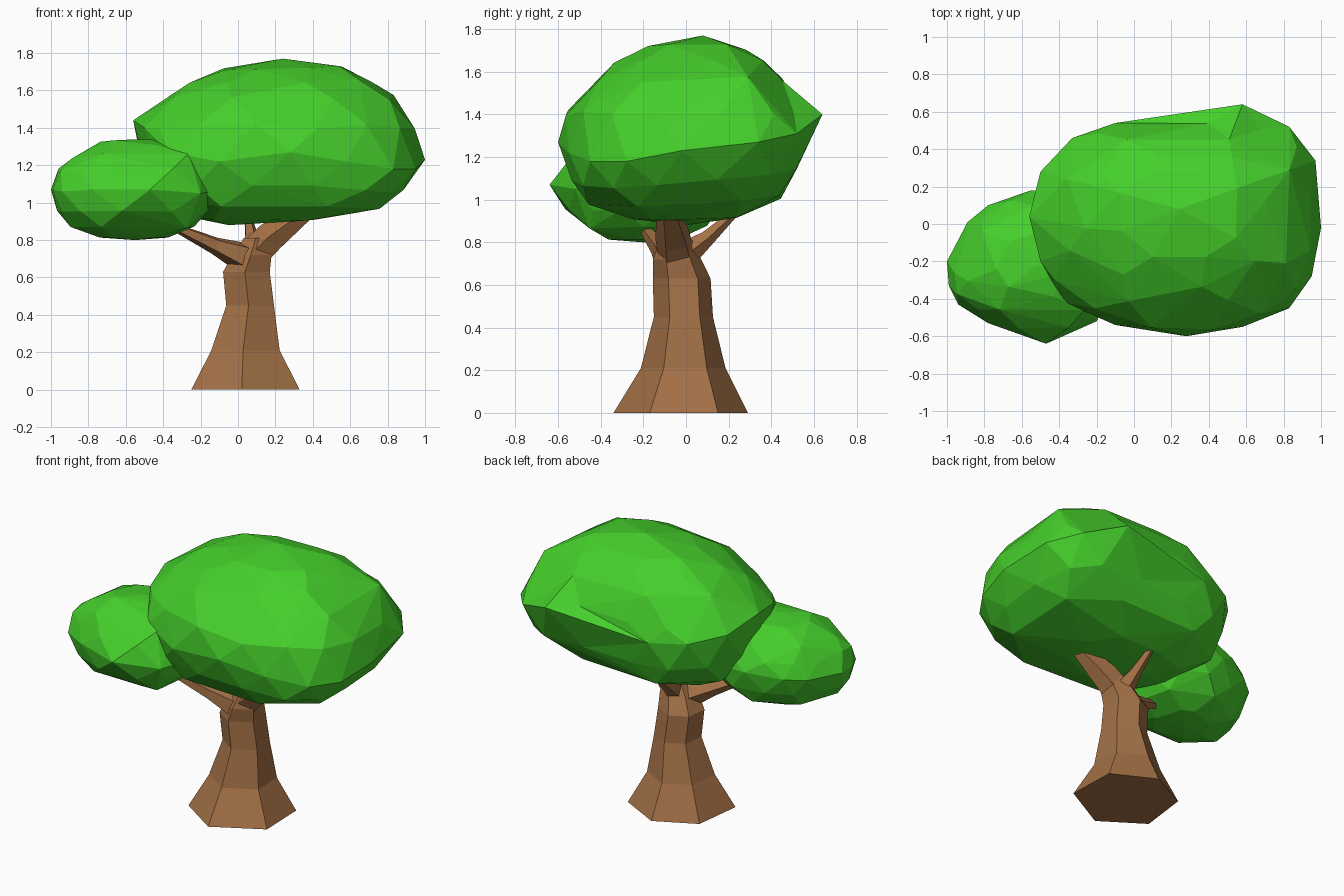
import bpy
import bmesh
import math
import random
from mathutils import Vector

random.seed(4)
if "Cube" in bpy.data.objects:
    bpy.data.objects.remove(bpy.data.objects["Cube"], do_unlink=True)


def make_material(name, colour):
    mat = bpy.data.materials.new(name)
    mat.use_nodes = True
    mat.diffuse_color = (*colour, 1)
    mat.node_tree.nodes["Principled BSDF"].inputs["Base Color"].default_value = (*colour, 1)
    return mat


leaf_green = make_material("leaf green", (0.06, 0.62, 0.024))
bark_brown = make_material("bark brown", (0.37, 0.165, 0.062))


def finish(bm, name, mat):
    bmesh.ops.recalc_face_normals(bm, faces=bm.faces)
    mesh = bpy.data.meshes.new(name)
    bm.to_mesh(mesh)
    bm.free()
    mesh.materials.append(mat)
    obj = bpy.data.objects.new(name, mesh)
    bpy.context.collection.objects.link(obj)


def loft(name, rings, mat):
    """Skin a list of equal point rings and cap both ends."""
    bm = bmesh.new()
    loops = [[bm.verts.new(p) for p in ring] for ring in rings]
    n = len(loops[0])
    for low, high in zip(loops, loops[1:]):
        for i in range(n):
            j = (i + 1) % n
            bm.faces.new((low[i], low[j], high[j], high[i]))
    bm.faces.new(loops[0][::-1])
    bm.faces.new(loops[-1])
    finish(bm, name, mat)


def canopy(name, rim, top, bottom, upper, lower, bumps=()):
    """Faceted leaf mass: a wavy rim under level rings, over rings that sink to the bottom."""
    rim = [Vector(p) for p in rim]
    n = len(rim)
    points = rim + [Vector(top), Vector(bottom)]

    def drawn_in(pole, scale, level):
        for i in range(0, n, 1 if scale > 0.9 else 2):
            j = (i + level) % n
            p = (rim[j] + rim[(j + 1) % n]) / 2 if level % 2 == 0 else rim[j]
            s = scale * random.uniform(0.97, 1.03)
            yield pole[0] + (p.x - pole[0]) * s, pole[1] + (p.y - pole[1]) * s, p.z

    for level, (scale, height) in enumerate(upper):
        for x, y, z in drawn_in(top, scale, level):
            points.append((x, y, height + random.uniform(-0.015, 0.015)))
    for level, (scale, drop) in enumerate(lower):
        for x, y, z in drawn_in(bottom, scale, level):
            points.append((x, y, z + (bottom[2] - z) * drop))
    bm = bmesh.new()
    for p in points:
        bm.verts.new(p)
    bmesh.ops.convex_hull(bm, input=bm.verts)
    loose = [v for v in bm.verts if not v.link_faces]
    bmesh.ops.delete(bm, geom=loose, context='VERTS')
    # Pull single corners out of the rounded mass
    for bump in bumps:
        corner = min(bm.verts, key=lambda v: (v.co - Vector(bump)).length)
        corner.co = bump
    finish(bm, name, leaf_green)


# Leaf masses
canopy("main_canopy",
       [(1.0, -0.02, 1.23), (0.97, 0.34, 1.27), (0.83, 0.52, 1.31), (0.58, 0.55, 1.36),
        (0.22, 0.54, 1.32), (-0.10, 0.54, 1.31), (-0.33, 0.46, 1.33), (-0.50, 0.28, 1.37),
        (-0.56, 0.04, 1.44), (-0.50, -0.20, 1.40), (-0.37, -0.42, 1.27), (-0.10, -0.54, 1.22),
        (0.28, -0.60, 1.27), (0.58, -0.55, 1.22), (0.83, -0.45, 1.18), (0.95, -0.28, 1.18)],
       (0.24, 0.08, 1.77), (-0.05, 0.0, 0.88),
       [(0.96, 1.41), (0.79, 1.565), (0.63, 1.65), (0.42, 1.715)],
       [(0.94, 0.42), (0.81, 0.71), (0.45, 0.92)],
       bumps=[(0.58, 0.64, 1.40)])

canopy("side_canopy",
       [(-0.14, -0.20, 1.08), (-0.20, 0.05, 1.10), (-0.34, 0.18, 1.10), (-0.55, 0.18, 1.10),
        (-0.78, 0.10, 1.08), (-0.89, 0.01, 1.07), (-1.0, -0.20, 1.07), (-0.99, -0.33, 1.07),
        (-0.94, -0.43, 1.06), (-0.78, -0.53, 1.07), (-0.47, -0.64, 1.07), (-0.20, -0.52, 1.05),
        (-0.14, -0.40, 1.06)],
       (-0.52, -0.22, 1.34), (-0.55, -0.20, 0.80),
       [(0.94, 1.17), (0.78, 1.25), (0.45, 1.32)],
       [(0.93, 0.42), (0.77, 0.74), (0.42, 0.95)])

# Trunk: a flared six-sided foot narrowing towards the fork
foot = [(0.29, -0.15), (0.28, 0.17), (0.01, 0.31),
        (-0.25, 0.18), (-0.29, -0.14), (-0.02, -0.32)]
trunk_levels = [(0, 0.04, -0.02, 1), (0.21, 0.04, -0.01, 0.63), (0.45, 0.065, -0.01, 0.44),
                (0.63, 0.045, -0.018, 0.43), (0.72, 0.075, -0.04, 0.36), (0.81, 0.10, -0.045, 0.24)]
loft("trunk",
     [[(cx + x * s, cy + y * s, z) for x, y in foot] for z, cx, cy, s in trunk_levels],
     bark_brown)


def branch(name, path, radii, sides=5):
    path = [Vector(p) for p in path]
    rings = []
    for i, p in enumerate(path):
        along = (path[min(i + 1, len(path) - 1)] - path[max(i - 1, 0)]).normalized()
        across = along.cross(Vector((0, 0, 1))).normalized()
        lift = across.cross(along)
        turn = [math.tau * k / sides for k in range(sides)]
        rings.append([p + radii[i] * (across * math.cos(a) + lift * math.sin(a)) for a in turn])
    loft(name, rings, bark_brown)


# Branches reaching into the leaves
branch("side_branch", [(0.05, -0.06, 0.70), (-0.12, -0.12, 0.77), (-0.34, -0.20, 0.87)],
       [0.09, 0.048, 0.022])
branch("main_branch", [(0.08, -0.04, 0.72), (0.18, -0.06, 0.82), (0.40, -0.09, 0.98)],
       [0.09, 0.085, 0.045])
branch("back_branch", [(0.08, -0.02, 0.73), (0.07, 0.10, 0.82), (0.05, 0.24, 0.95)],
       [0.07, 0.038, 0.018])
